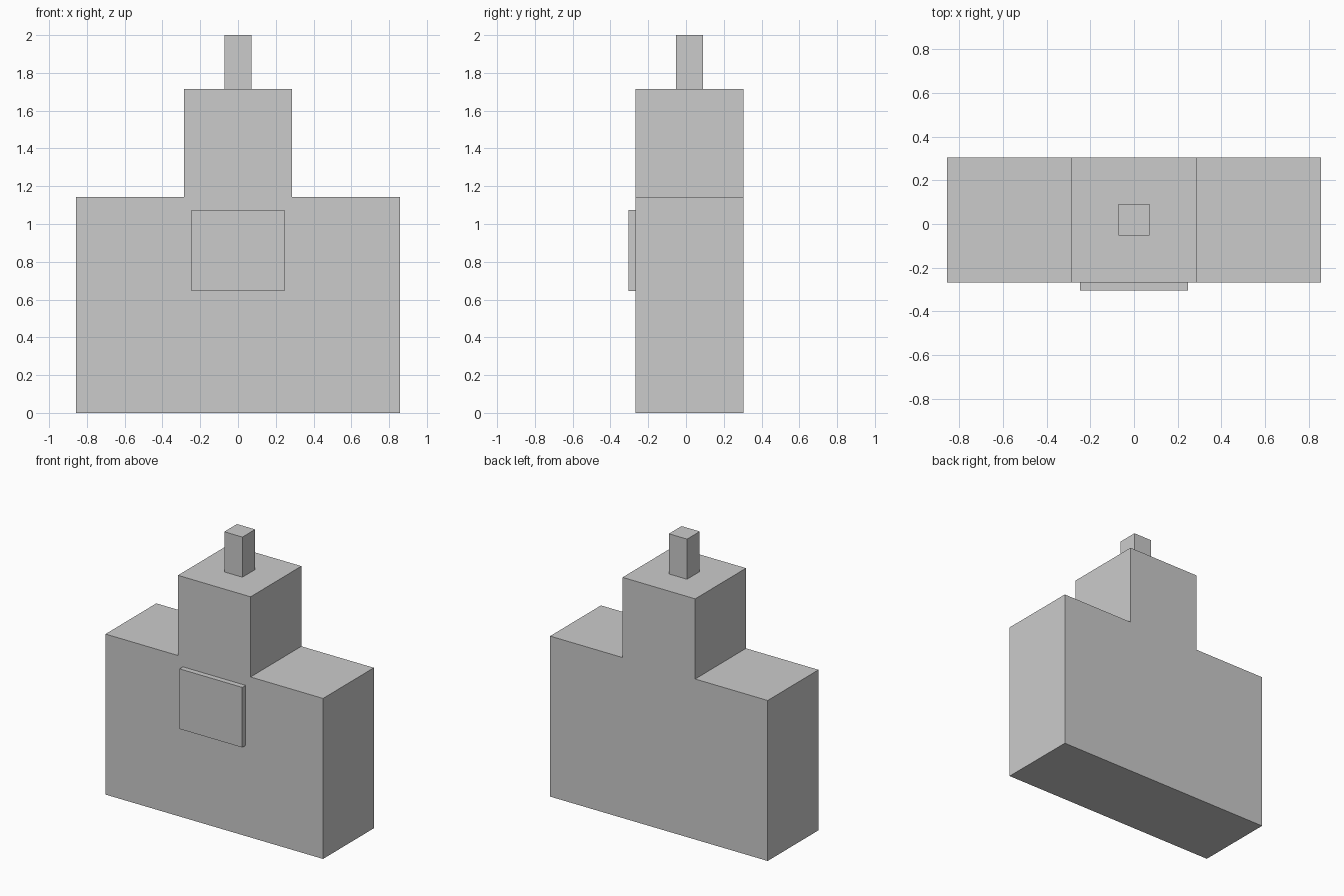
import bpy
import bmesh

if "Cube" in bpy.data.objects:
    bpy.data.objects.remove(bpy.data.objects["Cube"])

grey = bpy.data.materials.new("light_grey")
grey.diffuse_color = (0.6, 0.6, 0.6, 1)
grey.use_nodes = True
grey.node_tree.nodes["Principled BSDF"].inputs["Base Color"].default_value = grey.diffuse_color

BODY_FRONT, BODY_BACK = -0.267, 0.305


def extrude_outline(name, outline, y_front, y_back):
    """Solid from an x-z outline, extruded from front to back."""
    bm = bmesh.new()
    face = bm.faces.new([bm.verts.new((x, y_front, z)) for x, z in outline])
    ext = bmesh.ops.extrude_face_region(bm, geom=[face])
    moved = [v for v in ext["geom"] if isinstance(v, bmesh.types.BMVert)]
    bmesh.ops.translate(bm, verts=moved, vec=(0, y_back - y_front, 0))
    bmesh.ops.recalc_face_normals(bm, faces=bm.faces)
    mesh = bpy.data.meshes.new(name)
    bm.to_mesh(mesh)
    bm.free()
    mesh.materials.append(grey)
    obj = bpy.data.objects.new(name, mesh)
    bpy.context.collection.objects.link(obj)
    return obj


def mirrored(half):
    """Complete a symmetric outline from its right half, bottom to top."""
    return half + [(-x, z) for x, z in reversed(half)]


# Wide block with the narrower tower rising from its middle
extrude_outline("body", mirrored([(0.857, 0), (0.857, 1.143), (0.286, 1.143), (0.286, 1.714)]),
                BODY_FRONT, BODY_BACK)

# Small square post on top
extrude_outline("post", mirrored([(0.0715, 1.714), (0.0715, 2.0)]), -0.0525, 0.0905)

# Raised plate on the front
extrude_outline("front_plate", mirrored([(0.247, 0.645), (0.247, 1.073)]), -0.305, BODY_FRONT)
